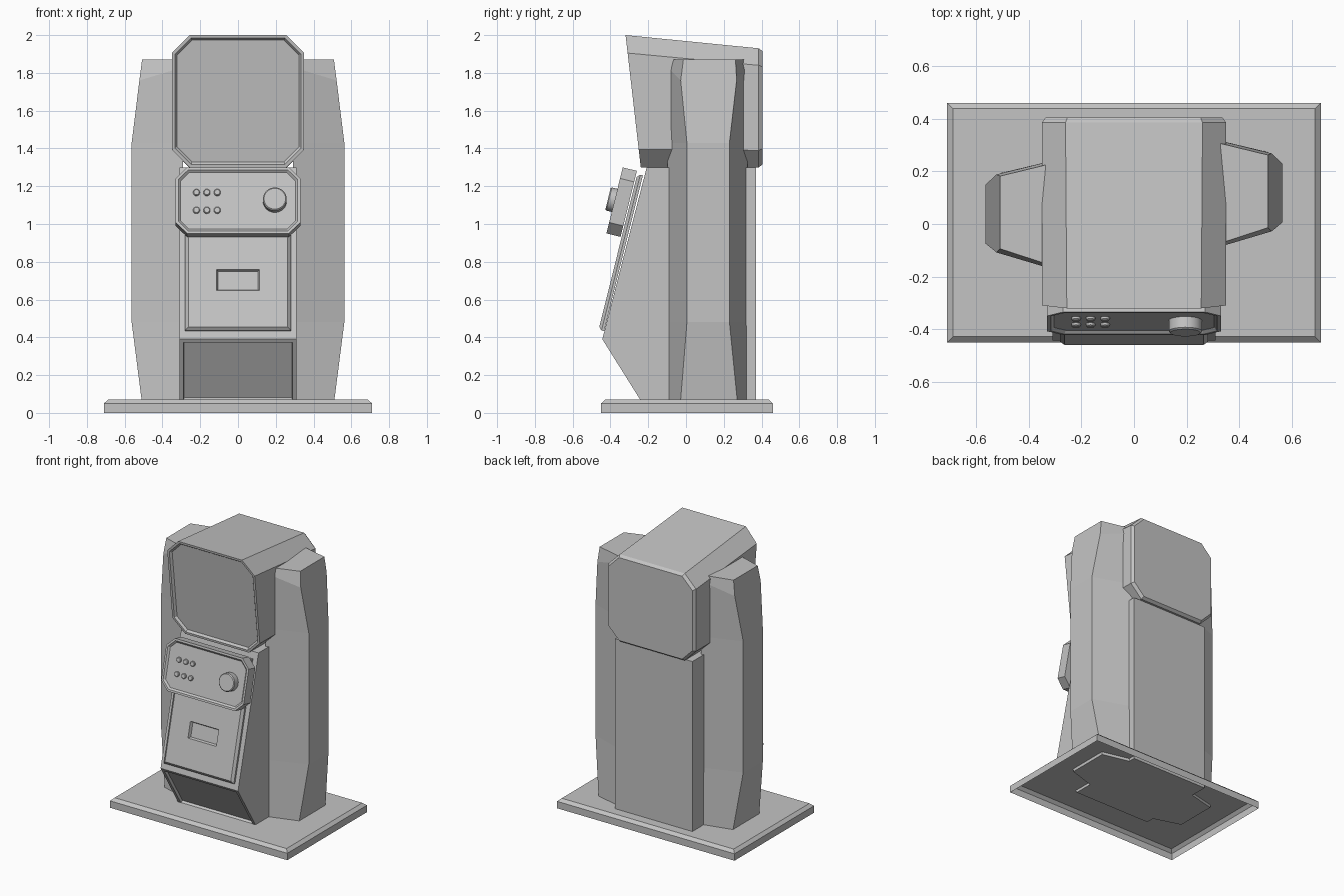
import bpy, bmesh, math
from mathutils import Matrix, Vector

if "Cube" in bpy.data.objects:
    bpy.data.objects.remove(bpy.data.objects["Cube"], do_unlink=True)

grey = bpy.data.materials.new("plain_grey")
grey.use_nodes = True
colour = (0.55, 0.55, 0.55, 1)
grey.diffuse_color = colour
grey.node_tree.nodes["Principled BSDF"].inputs["Base Color"].default_value = colour


def finish(bm, name, matrix=None, closed=True):
    if closed:
        bmesh.ops.recalc_face_normals(bm, faces=bm.faces)
    mesh = bpy.data.meshes.new(name)
    bm.to_mesh(mesh)
    bm.free()
    mesh.materials.append(grey)
    obj = bpy.data.objects.new(name, mesh)
    if matrix:
        obj.matrix_world = matrix
    bpy.context.collection.objects.link(obj)
    return obj


def loft(rings, cap_start=True):
    """Skin matching rings of points; returns the mesh and its caps."""
    bm = bmesh.new()
    loops = [[bm.verts.new(p) for p in ring] for ring in rings]
    n = len(loops[0])
    for a, b in zip(loops, loops[1:]):
        for i in range(n):
            j = (i + 1) % n
            bm.faces.new((a[i], a[j], b[j], b[i]))
    start = bm.faces.new(loops[0][::-1]) if cap_start else None
    end = bm.faces.new(loops[-1])
    bmesh.ops.recalc_face_normals(bm, faces=bm.faces)
    return bm, start, end


def octagon(w, low, high, c, c_high=None):
    """Chamfered rectangle as (across, up) pairs."""
    d = c_high or c
    right = [(w - c, low), (w, low + c), (w, high - d), (w - c, high)]
    return right + [(-u, v) for u, v in reversed(right)]


def rect(w, low, high):
    return [(-w, low), (w, low), (w, high), (-w, high)]


def inset(bm, face, width, depth=0):
    bmesh.ops.inset_region(bm, faces=[face], thickness=width, depth=depth,
                           use_even_offset=True)


def recess(bm, face, rim, bevel, depth):
    inset(bm, face, rim)
    inset(bm, face, bevel, -depth)


# Leaning frame shared by the front panel and the controls: x across, y up the slope, z outward
LEAN = math.radians(14)


def leaning(y, z):
    return Matrix.Translation((0, y, z)) @ Matrix.Rotation(math.pi / 2 - LEAN, 4, 'X')


# Base: thin bevelled shell, open underneath
def base_ring(z, g):
    return [(x, y + 0.005, z) for x, y in rect(0.71 - g, g - 0.455, 0.455 - g)]


bm, _, _ = loft([base_ring(0, 0), base_ring(0.05, 0), base_ring(0.07, 0.022)], False)
finish(bm, "base_plate", closed=False)

# Body: side profile carried across, with a sunken kick panel
profile = [(-0.23, 0.05), (-0.443, 0.39), (-0.208, 1.30), (0.37, 1.30), (0.37, 0.05)]
bm, _, _ = loft([[(x, y, z) for y, z in profile] for x in (-0.31, 0.31)])
kick = min(bm.faces, key=lambda f: f.normal.y + f.normal.z)
recess(bm, kick, 0.022, 0.002, 0.02)
finish(bm, "body")

# Head: chamfered hood with leaning screen and bevelled back
front = [(x, -0.32 + 0.115 * (2 - z), z) for x, z in octagon(0.35, 1.30, 2.0, 0.095)]
back = [(x, 0.385, z) for x, z in octagon(0.35, 1.30, 1.93, 0.09)]
rear = [(x, 0.405, z) for x, z in octagon(0.335, 1.315, 1.915, 0.083)]
bm, screen, _ = loft([front, back, rear])
recess(bm, screen, 0.016, 0.012, 0.015)
finish(bm, "head")


# Side wings: tapered fins, staggered front to back
def wing_ring(z_in, z_out, x, front_in, front_out, back_out, back_in):
    return [(0.29, front_in, z_in), (x, front_out, z_out),
            (x, back_out, z_out), (0.29, back_in, z_in)]


for name, side, shift in (("left_wing", 1, 0), ("right_wing", -1, -0.08)):
    rings = [wing_ring(0.05, 0.05, 0.508, -0.097, -0.03, 0.273, 0.325),
             wing_ring(0.48, 0.48, 0.563, -0.097, 0.005, 0.23, 0.325),
             wing_ring(1.43, 1.43, 0.563, -0.097, 0.005, 0.23, 0.325),
             wing_ring(1.83, 1.76, 0.522, -0.097, -0.028, 0.268, 0.325),
             wing_ring(1.87, 1.87, 0.508, -0.085, -0.014, 0.262, 0.315)]
    bm, _, _ = loft([[(side * x, y + shift, z) for x, y, z in r] for r in rings])
    finish(bm, name)

# Front panel: bevelled plate with a sunken slot
panel = [[(x, y, d) for x, y in rect(w, g, 0.85 - g)]
         for w, g, d in ((0.28, 0, -0.03), (0.28, 0, -0.016), (0.263, 0.016, 0))]
bm, _, face = loft(panel)
inset(bm, face, 0.1)
for v in face.verts:
    v.co.x = math.copysign(0.113, v.co.x)
    v.co.y = 0.33 if v.co.y > 0.425 else 0.215
inset(bm, face, 0.008, -0.02)
finish(bm, "front_panel", leaning(-0.463, 0.44))

# Control box: chamfered box with a raised rim
bm, _, face = loft([[(x, y, d) for x, y in octagon(0.33, -0.18, 0.18, 0.06)]
                    for d in (-0.077, 0)])
recess(bm, face, 0.014, 0.012, 0.012)
controls = leaning(-0.378, 1.125)
finish(bm, "control_box", controls)


# Knob and buttons
def disc(name, x, y, radius, top, sides, bevel):
    rings = [[(x + r * math.cos(a), y + r * math.sin(a), d)
              for a in (math.tau * i / sides for i in range(sides))]
             for r, d in ((radius, -0.014), (radius, top - bevel), (radius - bevel, top))]
    bm, _, _ = loft(rings)
    obj = finish(bm, name, controls)
    bpy.context.view_layer.objects.active = obj
    obj.select_set(True)
    bpy.ops.object.shade_smooth_by_angle(angle=math.radians(30))
    obj.select_set(False)


disc("knob", 0.195, 0, 0.063, 0.036, 32, 0.006)
for row, y in enumerate((0.045, -0.052)):
    for col in range(3):
        disc(f"button_{row + 1}_{col + 1}", -0.22 + 0.055 * col, y, 0.018, 0.0, 16, 0.004)
